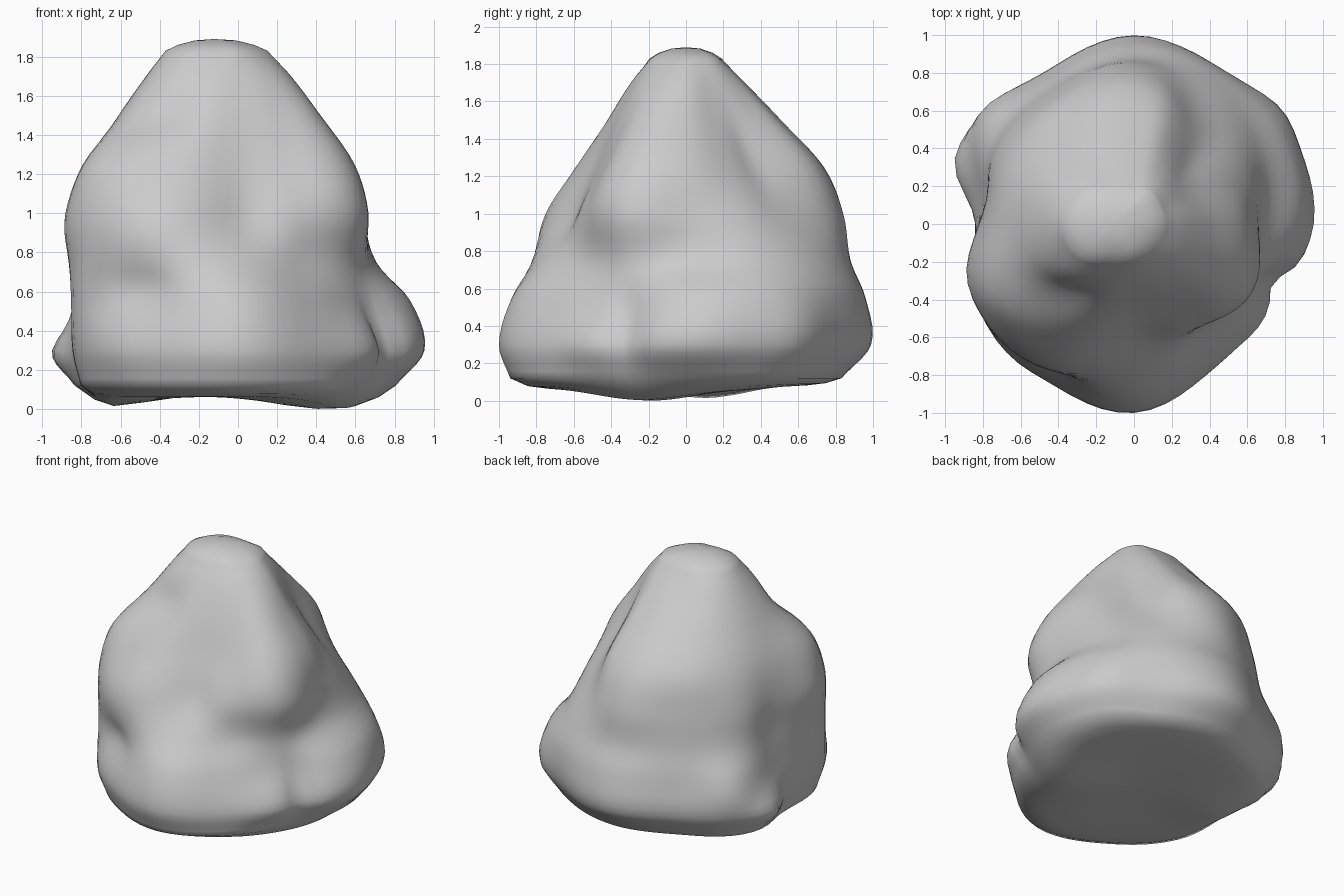
import bpy, bmesh
from math import sin, cos, radians, exp

if "Cube" in bpy.data.objects:
    bpy.data.objects.remove(bpy.data.objects["Cube"])

# Boulder cross-sections: height, then radius every 30 degrees (0 = +x, 90 = back)
RINGS = [
    (0.12, .80, .85, .83, .83, .82, .90, .80, .88, .90, .94, .84, .75),
    (0.30, .95, .95, .93, .99, .93, .98, .84, .93, .945, 1.0, .87, .84),
    (0.55, .87, .92, .93, .96, .90, .92, .83, .94, .90, .93, .77, .72),
    (0.75, .69, .78, .85, .88, .85, .86, .83, .94, .91, .79, .66, .68),
    (1.00, .65, .66, .71, .84, .81, .82, .83, .93, .86, .63, .63, .72),
    (1.25, .58, .52, .59, .73, .74, .74, .76, .85, .68, .50, .51, .63),
    (1.50, .41, .36, .42, .50, .54, .59, .61, .61, .49, .39, .39, .45),
    (1.70, .27, .25, .28, .31, .35, .44, .47, .45, .34, .28, .27, .28),
    (1.83, .15, .16, .18, .18, .22, .31, .37, .33, .22, .18, .15, .14),
]

# Local bumps and creases: angle, height, angular width, height width, amount
DENTS = [
    (337, 0.36, 6, 0.18, -0.07),    # crease between front skirt and right lump
    (320, 0.30, 9, 0.20, 0.02),     # end of front skirt
    (162, 0.27, 10, 0.12, 0.08),    # left flare
    (143, 0.50, 11, 0.18, 0.05),    # back left corner
    (38, 0.33, 12, 0.20, 0.04),     # back right corner
    (236, 0.64, 14, 0.14, -0.05),   # groove under left shoulder
    (228, 0.32, 12, 0.18, 0.02),    # left end of front skirt
    (196, 0.95, 10, 0.20, 0.03),    # left shoulder
    (225, 1.50, 16, 0.13, -0.05),   # dip above left shoulder
    (170, 0.80, 11, 0.35, -0.04),   # hollow behind left shoulder
    (275, 0.95, 12, 0.15, -0.03),   # hollow in the front face
    (315, 1.15, 14, 0.15, 0.02),    # front right bulge
    (76, 1.35, 9, 0.30, 0.03),      # right edge of back slab
    (49, 1.28, 14, 0.25, -0.055),   # valley beside back slab
]
SEG, STEPS = 72, 5


def spline(p0, p1, p2, p3, t, m1=None, m2=None):
    m1 = (p2 - p0) / 2 if m1 is None else m1
    m2 = (p3 - p1) / 2 if m2 is None else m2
    return ((2 * t ** 3 - 3 * t * t + 1) * p1 + (t ** 3 - 2 * t * t + t) * m1
            + (3 * t * t - 2 * t ** 3) * p2 + (t ** 3 - t * t) * m2)


def ring_radius(ring, deg):
    i, t = int(deg // 30), (deg % 30) / 30
    return spline(*[ring[1 + (i + k) % 12] for k in (-1, 0, 1, 2)], t)


def side_radius(quad, deg, t):
    # Slopes allow for the uneven spacing of the sections
    r, z = [ring_radius(q, deg) for q in quad], [q[0] for q in quad]
    h = z[2] - z[1]
    return spline(*r, t, (r[2] - r[0]) / (z[2] - z[0]) * h, (r[3] - r[1]) / (z[3] - z[1]) * h)


def detail(deg, z):
    total = 0
    for a, h, wa, wh, amount in DENTS:
        d = (deg - a + 180) % 360 - 180
        total += amount * exp(-(d / wa) ** 2 - ((z - h) / wh) ** 2)
    return total


def floor_height(x, y):
    # Two low feet under an otherwise slightly raised base
    return (0.065 - 0.065 * exp(-((x - 0.45) ** 2 + (y + 0.2) ** 2) / 0.12)
            - 0.05 * exp(-((x + 0.65) ** 2 + (y - 0.1) ** 2) / 0.06)
            + 0.05 * max(0, y - 0.3))


bm = bmesh.new()
angles = [360 * s / SEG for s in range(SEG)]
loops = []


def add_loop(points):
    loops.append([bm.verts.new(p) for p in points])


# Gently uneven underside
for scale, lift in ((0.2, 0), (0.4, 0), (0.6, 0), (0.78, 0), (0.9, 0.3)):
    pts = []
    for a in angles:
        r = ring_radius(RINGS[0], a) * scale
        x, y = r * cos(radians(a)), r * sin(radians(a))
        z = floor_height(x, y)
        pts.append((x, y, z + (0.11 - z) * lift))
    add_loop(pts)

# Sides, interpolated smoothly between the sections
last = len(RINGS) - 1
for i in range(last):
    quad = [RINGS[min(max(i + k, 0), last)] for k in (-1, 0, 1, 2)]
    for s in range(STEPS + (i == last - 1)):
        t = s / STEPS
        z = quad[1][0] * (1 - t) + quad[2][0] * t
        pts = []
        for a in angles:
            r = side_radius(quad, a, t) + detail(a, z)
            pts.append((r * cos(radians(a)), r * sin(radians(a)), z))
        add_loop(pts)

# Rounded crown, drawn in towards the summit
summit = (-0.12, 0.0)
for scale, z in ((0.75, 1.86), (0.4, 1.883)):
    pts = []
    for a in angles:
        r = ring_radius(RINGS[-1], a)
        pts.append((summit[0] + (r * cos(radians(a)) - summit[0]) * scale,
                    r * sin(radians(a)) * scale, z))
    add_loop(pts)

# Skin the loops and close both ends
for lo, hi in zip(loops, loops[1:]):
    for s in range(SEG):
        n = (s + 1) % SEG
        bm.faces.new((lo[s], lo[n], hi[n], hi[s]))
for loop, centre in ((loops[0], (0, 0, floor_height(0, 0))), (loops[-1], (*summit, 1.89))):
    c = bm.verts.new(centre)
    for s in range(SEG):
        bm.faces.new((loop[s], loop[(s + 1) % SEG], c))
bmesh.ops.recalc_face_normals(bm, faces=bm.faces[:])
for f in bm.faces:
    f.smooth = True

mesh = bpy.data.meshes.new("boulder")
bm.to_mesh(mesh)
bm.free()
boulder = bpy.data.objects.new("boulder", mesh)
bpy.context.collection.objects.link(boulder)
